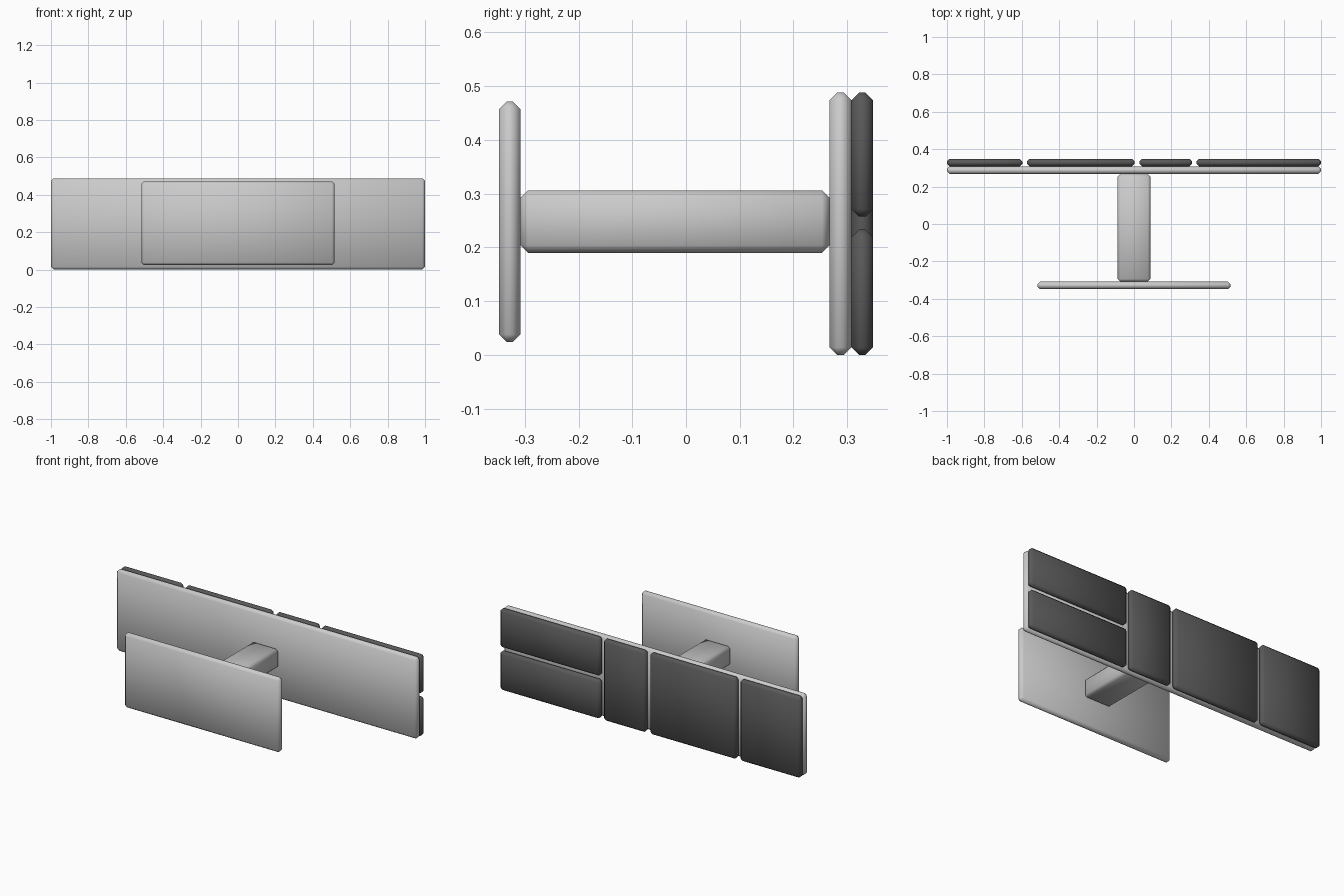
import bpy

cube = bpy.data.objects.get("Cube")
if cube:
    bpy.data.objects.remove(cube, do_unlink=True)


def material(name, value):
    mat = bpy.data.materials.new(name)
    mat.use_nodes = True
    colour = (value, value, value, 1)
    mat.diffuse_color = colour
    mat.node_tree.nodes["Principled BSDF"].inputs["Base Color"].default_value = colour
    return mat


light = material("light grey", 0.6)
dark = material("dark grey", 0.1)


def slab(name, x, y, z, mat, chamfer=0.014):
    """Chamfered box spanning the given (low, high) ranges."""
    spans = (x, y, z)
    bpy.ops.mesh.primitive_cube_add(size=1, location=[(a + b) / 2 for a, b in spans])
    obj = bpy.context.object
    obj.name = name
    obj.scale = [b - a for a, b in spans]
    bpy.ops.object.transform_apply(location=False, rotation=False, scale=True)
    bevel = obj.modifiers.new("chamfer", "BEVEL")
    bevel.width = chamfer
    bevel.segments = 1
    obj.data.materials.append(mat)
    bpy.ops.object.shade_smooth()
    return obj


# Front plate, connecting beam and long back plate
slab("front_plate", (-0.517, 0.517), (-0.348, -0.308), (0.024, 0.471), light)
slab("connecting_beam", (-0.088, 0.088), (-0.308, 0.267), (0.19, 0.306), light)
slab("back_plate", (-1, 1), (0.267, 0.308), (0, 0.488), light)

# Dark tiles on the back; the widest column is split in two
depth = (0.308, 0.348)
full = (0, 0.488)
slab("medium_tile", (-1, -0.597), depth, full, dark)
slab("large_tile", (-0.573, 0.003), depth, full, dark)
slab("narrow_tile", (0.029, 0.311), depth, full, dark)
slab("lower_split_tile", (0.333, 1), depth, (0, 0.233), dark)
slab("upper_split_tile", (0.333, 1), depth, (0.257, 0.488), dark)
